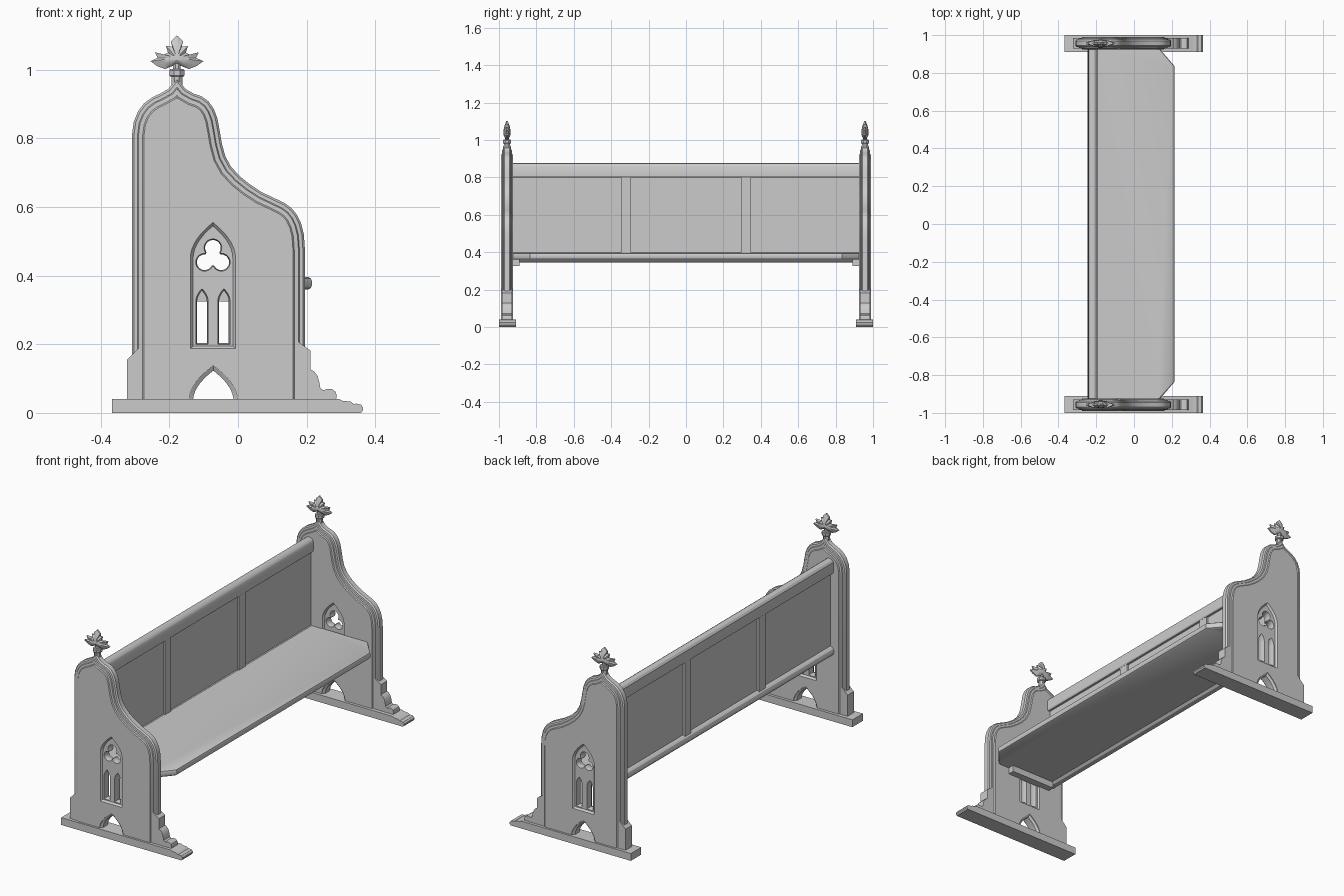
import bpy, bmesh, math
from mathutils import Vector

if "Cube" in bpy.data.objects:
    bpy.data.objects.remove(bpy.data.objects["Cube"])

END_Y = 0.957      # centre line of each bench end
CX = -0.178        # finial axis


def inset(pts, d):
    """Move a counter-clockwise outline inwards by d."""
    out, v = [], [Vector(p) for p in pts]
    for i, p in enumerate(v):
        a = (p - v[i - 1]).normalized()
        b = (v[(i + 1) % len(v)] - p).normalized()
        n1, n2 = Vector((-a.y, a.x)), Vector((-b.y, b.x))
        q = p + (n1 + n2) * (d / max(0.4, 1 + n1.dot(n2)))
        out.append((q.x, q.y))
    return out


def loft(name, rings, axis='Y', loc=(0, 0, 0)):
    """Skin a stack of outlines [(points, depth)]; axis Y uses x,z outlines, Z uses x,y."""
    bm = bmesh.new()
    loops = []
    for pts, t in rings:
        loops.append([bm.verts.new((a, t, b) if axis == 'Y' else (a, b, t)) for a, b in pts])
    n = len(loops[0])
    for l0, l1 in zip(loops, loops[1:]):
        for i in range(n):
            j = (i + 1) % n
            bm.faces.new((l0[i], l0[j], l1[j], l1[i]))
    bm.faces.new(loops[0])
    bm.faces.new(loops[-1])
    bmesh.ops.recalc_face_normals(bm, faces=bm.faces)
    me = bpy.data.meshes.new(name)
    bm.to_mesh(me)
    bm.free()
    ob = bpy.data.objects.new(name, me)
    ob.location = loc
    bpy.context.collection.objects.link(ob)
    return ob


def prism(name, pts, half, loc=(0, 0, 0)):
    return loft(name, [(pts, -half), (pts, half)], loc=loc)


def box(name, x0, x1, y0, y1, z0, z1):
    return prism(name, [(x0, z0), (x1, z0), (x1, z1), (x0, z1)], (y1 - y0) / 2, (0, (y0 + y1) / 2, 0))


def arch(cx, h, z0, spring, apex, n=7):
    """Pointed arch outline."""
    side = [(h * (1 - (i / n) ** 2), spring + (apex - spring) * i / n) for i in range(n)]
    return ([(cx - h, z0), (cx + h, z0)] + [(cx + x, z) for x, z in side]
            + [(cx, apex)] + [(cx - x, z) for x, z in reversed(side)])


def splayed_cutter(pts, d, depth):
    """Through-cutter, wide at both faces and narrower in the middle."""
    small = inset(pts, d)
    return loft("cutter", [(pts, -.06), (pts, -depth), (small, -depth + .008),
                           (small, depth - .008), (pts, depth), (pts, .06)])


def cut(ob, cutters):
    for c in cutters:
        c.hide_render = True
        m = ob.modifiers.new("cut", 'BOOLEAN')
        m.object, m.operation, m.solver = c, 'DIFFERENCE', 'EXACT'
    dg = bpy.context.evaluated_depsgraph_get()
    me = bpy.data.meshes.new_from_object(ob.evaluated_get(dg))
    ob.modifiers.clear()
    ob.data = me
    for c in cutters:
        bpy.data.objects.remove(c)


# Bench end panel with moulded rim
outline = [(-.309, 0), (.195, 0), (.195, .477), (.192, .52), (.184, .552), (.172, .577), (.157, .596),
           (.137, .611), (.104, .627), (.07, .643), (.035, .666), (.005, .690), (-.02, .717),
           (-.037, .748), (-.047, .785), (-.054, .826), (-.06, .858), (-.07, .885), (-.085, .907),
           (-.105, .922), (-.13, .931), (-.153, .944), (CX, .975), (-.203, .944), (-.226, .931),
           (-.251, .919), (-.274, .902), (-.292, .878), (-.304, .848), (-.309, .81)]
steps = [(.035, .032), (.031, .027), (.019, .026), (.016, .021), (.006, .020), (0, .013)]
rings = [(inset(outline, d), -y) for d, y in steps] + [(inset(outline, d), y) for d, y in reversed(steps)]
panel = loft("end_panel", rings)

# Tracery openings: shallow lancet recess, two lights, trefoil, floor arch
wx = -.073
trefoil = []
for a in (90, 210, 330):
    lx, lz = wx + .028 * math.cos(math.radians(a)), .453 + .028 * math.sin(math.radians(a))
    for k in range(13):
        t = math.radians(a - 122 + 244 * k / 12)
        trefoil.append((lx + .026 * math.cos(t), lz + .026 * math.sin(t)))
recess = arch(wx, .066, .187, .45, .555)
cutters = [loft("cutter", [(inset(recess, .008), s * .022), (recess, s * .032), (recess, s * .06)])
           for s in (-1, 1)]
cutters += [splayed_cutter(arch(wx + s * .032, .018, .2, .325, .362, 5), .004, .019) for s in (-1, 1)]
cutters.append(splayed_cutter(trefoil, .003, .019))
cutters.append(splayed_cutter(arch(-.072, .071, -.05, .035, .138, 9), .012, .028))
cut(panel, cutters)

# Foot blocks: plain at the rear, stepped scrolls at the front
rear_foot = [(-.324, .03), (-.27, .03), (-.27, .203), (-.288, .19), (-.324, .155)]
front_foot = [(.165, .03), (.284, .03), (.288, .05), (.284, .062), (.274, .069), (.262, .07), (.248, .066),
              (.24, .072), (.237, .09), (.232, .107), (.223, .12), (.211, .127), (.211, .182), (.165, .215)]
sill = [(-.367, 0), (.358, 0), (.365, .008), (.365, .016), (.358, .024), (.346, .027), (.338, .026),
        (.328, .033), (.305, .035), (.295, .04), (-.324, .04), (-.324, .04), (-.367, .04)]
sill = list(dict.fromkeys(sill))

# Leaf finial, half outline measured from its axis
leaf = [(.018, 1.083), (.014, 1.068), (.032, 1.069), (.026, 1.05), (.040, 1.043), (.064, 1.051),
        (.056, 1.035), (.077, 1.025), (.058, 1.011), (.035, 1.002), (.010, 1.012)]
leaf = [(CX + x, z) for x, z in reversed(leaf)] + [(CX, 1.1)] + [(CX - x, z) for x, z in leaf]


def shrink(s):
    return [(CX + (x - CX) * s, 1.035 + (z - 1.035) * s) for x, z in leaf]


def drum(name, r, z0, z1, y):
    ring = [(CX + r * math.cos(math.pi * (i + .5) / 4), y + r * math.sin(math.pi * (i + .5) / 4))
            for i in range(8)]
    mid = inset(ring, .003)
    return loft(name, [(mid, z0), (ring, z0 + .004), (ring, z1 - .004), (mid, z1)], axis='Z')


for s, side in ((-1, "left"), (1, "right")):
    at = (0, s * END_Y, 0)
    if s < 0:
        panel.location = at
        panel.name = side + "_end_panel"
    else:
        twin = bpy.data.objects.new(side + "_end_panel", panel.data.copy())
        twin.location = at
        bpy.context.collection.objects.link(twin)
    prism(side + "_rear_foot", rear_foot, .027, at)
    prism(side + "_front_foot", front_foot, .027, at)
    prism(side + "_sill", sill, .045, (0, s * .955, 0))
    drum(side + "_finial_neck", .017, .93, .985, at[1])
    drum(side + "_finial_collar", .024, .98, 1.002, at[1])
    drum(side + "_finial_stem", .012, .998, 1.035, at[1])
    loft(side + "_finial_leaf", [(shrink(.3), -.018), (shrink(.6), -.014), (shrink(1), -.004),
                                 (shrink(1), .004), (shrink(.6), .014), (shrink(.3), .018)], loc=at)
    # Cleat carrying the seat on the inner face
    y = sorted((s * .93, s * .89))
    box(side + "_seat_cleat", -.2, .07, y[0], y[1], .325, .362)
    # Stiles dividing the back
    box(side + "_back_stile", -.236, -.198, s * .32 - .027, s * .32 + .027, .38, .82)

# Seat board with clipped front corners and rounded edge
board = [(-.21, -.928), (.135, -.928), (.215, -.835), (.215, .835), (.135, .928), (-.21, .928)]


def board_in(d):
    return [(x - d if x > 0 else x, y) for x, y in board]


loft("seat", [(board_in(.010), .360), (board_in(.003), .364), (board_in(0), .371),
              (board_in(0), .385), (board_in(.003), .392), (board_in(.010), .396)], axis='Z')

# Back boards and rails
box("back_board", -.224, -.208, -.93, .93, .37, .83)
top_rail = [(-.240, .800), (-.197, .800), (-.193, .806), (-.193, .858), (-.198, .868), (-.208, .875),
            (-.222, .876), (-.234, .871), (-.242, .860), (-.243, .808)]
prism("top_rail", top_rail, .93)
low_rail = [(-.218 + .028 * math.cos(math.tau * i / 12), .373 + .028 * math.sin(math.tau * i / 12))
            for i in range(12)]
prism("lower_rail", low_rail, .93)

# Smooth curves, keep edges crisp
bpy.ops.object.select_all(action='SELECT')
bpy.context.view_layer.objects.active = panel
bpy.ops.object.shade_smooth_by_angle(angle=math.radians(30))
